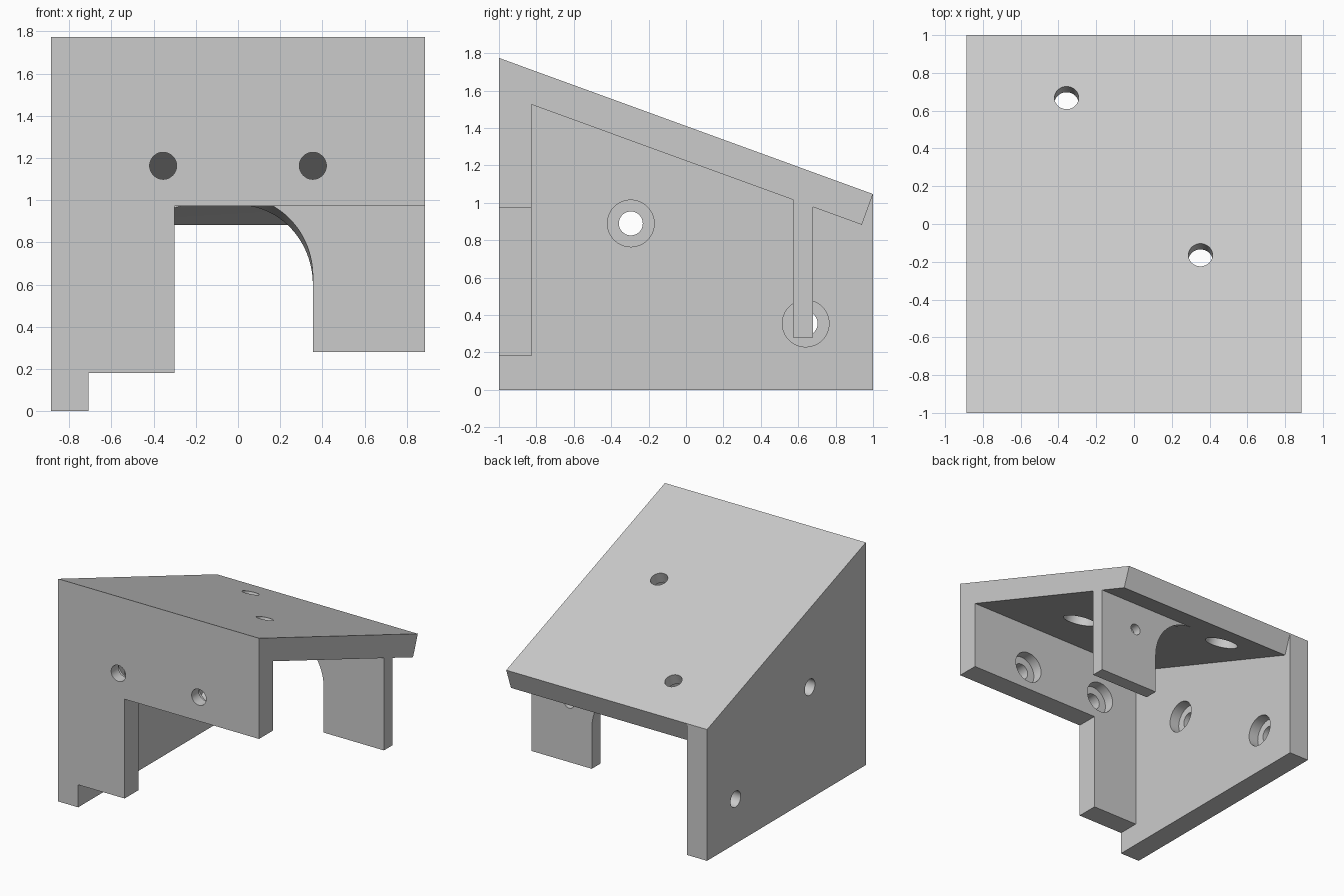
import bpy, bmesh, math
from mathutils import Vector, Matrix

if "Cube" in bpy.data.objects:
    bpy.data.objects.remove(bpy.data.objects["Cube"])

W = 0.886                      # half width
T = 0.175                      # wall thickness
TILT = math.radians(20)
TAN, COS, SIN = math.tan(TILT), math.cos(TILT), math.sin(TILT)
TOP = 1.775


def roof_top(y):
    return TOP - TAN * (y + 1)


def roof_under(y):
    return roof_top(y) - T / COS


grey = bpy.data.materials.new("light grey")
grey.diffuse_color = (0.6, 0.6, 0.6, 1)
grey.use_nodes = True
grey.node_tree.nodes["Principled BSDF"].inputs["Base Color"].default_value = grey.diffuse_color


def loft(name, a, b):
    """Solid between two matching outlines."""
    bm = bmesh.new()
    va, vb = [bm.verts.new(p) for p in a], [bm.verts.new(p) for p in b]
    n = len(va)
    bm.faces.new(va)
    bm.faces.new(vb[::-1])
    for i in range(n):
        j = (i + 1) % n
        bm.faces.new((va[j], va[i], vb[i], vb[j]))
    bmesh.ops.recalc_face_normals(bm, faces=bm.faces)
    return finish(name, bm)


def finish(name, bm):
    me = bpy.data.meshes.new(name)
    bm.to_mesh(me)
    bm.free()
    me.materials.append(grey)
    ob = bpy.data.objects.new(name, me)
    bpy.context.collection.objects.link(ob)
    return ob


def along_x(name, yz, x0, x1):
    return loft(name, [(x0, y, z) for y, z in yz], [(x1, y, z) for y, z in yz])


def drill(start, direction, radius, length):
    """Cylinder cutter from start along direction."""
    d = Vector(direction).normalized()
    bm = bmesh.new()
    m = Matrix.Translation(Vector(start) + d * length / 2) @ d.to_track_quat('Z', 'Y').to_matrix().to_4x4()
    bmesh.ops.create_cone(bm, cap_ends=True, segments=48, radius1=radius,
                          radius2=radius, depth=length, matrix=m)
    return finish("drill", bm)


def combine(body, other, operation):
    mod = body.modifiers.new("cut", 'BOOLEAN')
    mod.operation, mod.solver, mod.object = operation, 'EXACT', other
    bpy.context.view_layer.objects.active = body
    bpy.ops.object.modifier_apply(modifier=mod.name)
    bpy.data.objects.remove(other)


# Full-depth side wall
body = along_x("bracket", [(-1, 0), (1, 0), (1, roof_top(1)), (-1, TOP)], -W, -0.71)

# Sloping roof slab with a square-cut rear edge
ye = 1 - T * SIN
roof = along_x("roof", [(-1, TOP), (1, roof_top(1)), (ye, roof_top(1) - T * COS),
                        (-1, roof_under(-1))], -0.8, W)

# Stepped front wall
yi = -1 + T
outline = [(-0.8, 0.18), (-0.3, 0.18), (-0.3, 0.972), (W, 0.972), (W, 1.65), (-0.8, 1.65)]
front = loft("front_wall", [(x, -1, z) for x, z in outline], [(x, yi, z) for x, z in outline])

# Rear tab blended into the roof underside
R = 0.355


def tab_section(y):
    u, h = roof_under(y), R / COS
    pts = [(W, 0.28), (R, 0.28)]
    for i in range(25):
        t = math.pi / 2 * i / 24
        pts.append((R * math.cos(t), u - h + h * math.sin(t)))
    pts += [(0, u + 0.08), (W, u + 0.08)]
    return [(x, y, z) for x, z in pts]


tab = loft("rear_tab", tab_section(0.573), tab_section(0.68))

for part in (roof, front, tab):
    combine(body, part, 'UNION')

# Counterbored screw holes: outer surface point and inward direction
HOLE, BORE, SEAT = 0.064, 0.125, 0.09
inward = (0, -SIN, -COS)
screws = [((x, -1, 1.163), (0, 1, 0)) for x in (-0.355, 0.355)]
screws += [((-W, -0.295, 0.89), (1, 0, 0)), ((-W, 0.64, 0.355), (1, 0, 0))]
screws += [((x, y, roof_top(y)), inward) for x, y in ((-0.357, 0.668), (0.352, -0.164))]
for p, d in screws:
    p, d = Vector(p), Vector(d)
    combine(body, drill(p - d * 0.05, d, HOLE, 0.27), 'DIFFERENCE')
    combine(body, drill(p + d * SEAT, d, BORE, 0.13), 'DIFFERENCE')

# Blind pilot hole in the back of the rear tab
combine(body, drill((0.555, 0.73, 0.755), (0, -1, 0), 0.045, 0.12), 'DIFFERENCE')

# Merge coplanar faces, then smooth only the round surfaces
bm = bmesh.new()
bm.from_mesh(body.data)
bmesh.ops.remove_doubles(bm, verts=bm.verts, dist=1e-5)
bmesh.ops.dissolve_limit(bm, angle_limit=math.radians(0.5), verts=bm.verts, edges=bm.edges)
bm.to_mesh(body.data)
bm.free()
bpy.ops.object.select_all(action='DESELECT')
body.select_set(True)
bpy.context.view_layer.objects.active = body
bpy.ops.object.shade_smooth_by_angle(angle=math.radians(25))
